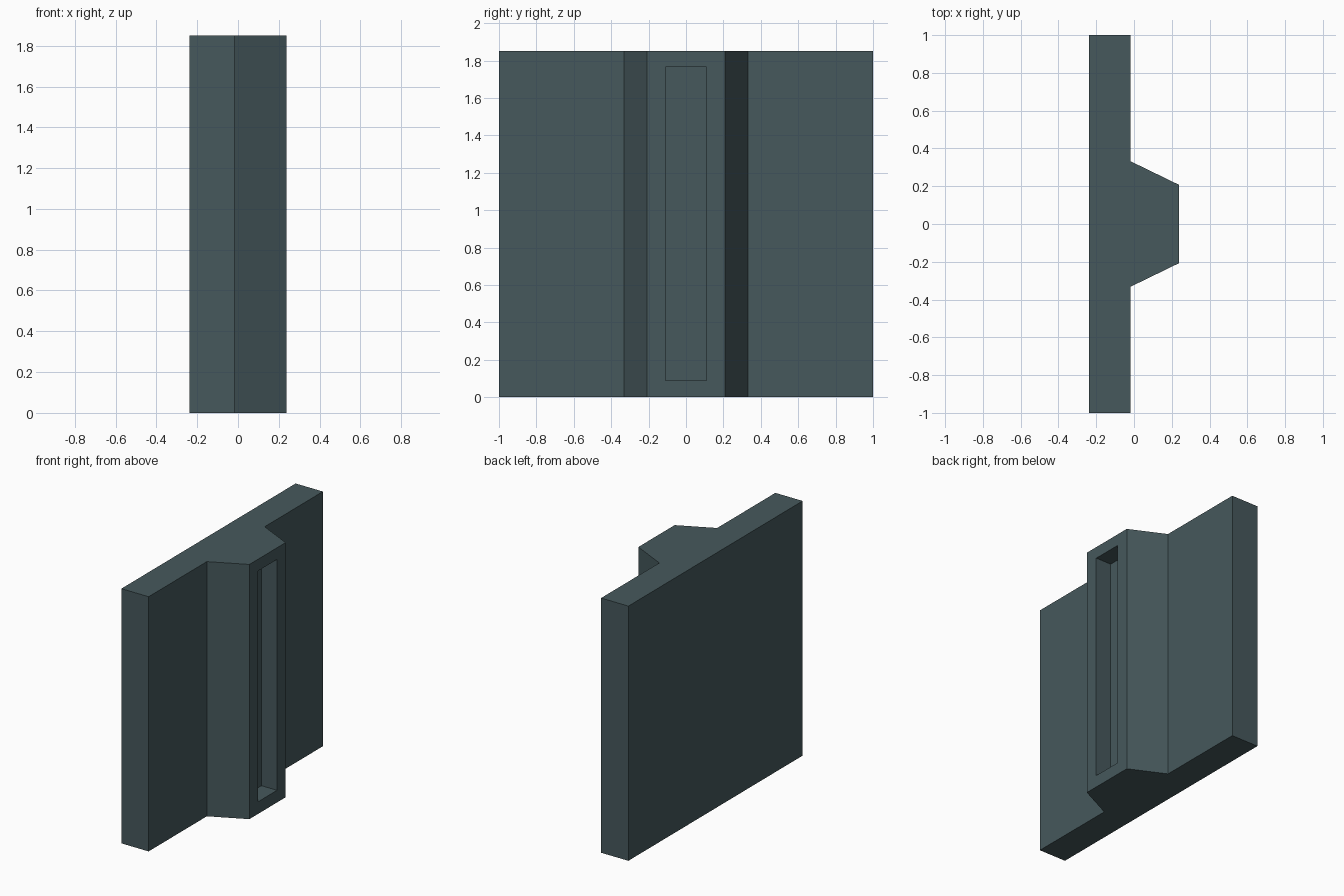
import bpy, bmesh
from mathutils import Vector

if "Cube" in bpy.data.objects:
    bpy.data.objects.remove(bpy.data.objects["Cube"])

HEIGHT = 1.85

# One slate colour for the whole panel
slate = bpy.data.materials.new("dark slate")
slate.diffuse_color = (0.061, 0.098, 0.107, 1)
slate.use_nodes = True
slate.node_tree.nodes["Principled BSDF"].inputs["Base Color"].default_value = slate.diffuse_color

# Plan profile: flat slab with a tapered rib on the right side
half = [(-0.237, 1.0), (-0.018, 1.0), (-0.018, 0.332), (0.237, 0.208)]
profile = half + [(x, -y) for x, y in reversed(half)]

bm = bmesh.new()
base = bm.faces.new([bm.verts.new((x, y, 0)) for x, y in profile])
top = bmesh.ops.extrude_face_region(bm, geom=[base])["geom"]
bmesh.ops.translate(bm, vec=(0, 0, HEIGHT),
                    verts=[g for g in top if isinstance(g, bmesh.types.BMVert)])
bmesh.ops.recalc_face_normals(bm, faces=bm.faces[:])

# Slot: inset the rib's outer face, then push it inward
rib = max(bm.faces, key=lambda f: f.calc_center_median().x)
bmesh.ops.inset_region(bm, faces=[rib], thickness=0.05)
for v in rib.verts:
    v.co.y = 0.11 if v.co.y > 0 else -0.11
    v.co.z = 1.765 if v.co.z > 1 else 0.088
pocket = bmesh.ops.extrude_face_region(bm, geom=[rib])["geom"]
bmesh.ops.translate(bm, vec=(-0.126, 0, 0),
                    verts=[g for g in pocket if isinstance(g, bmesh.types.BMVert)])
if rib.is_valid:
    bmesh.ops.delete(bm, geom=[rib], context="FACES_ONLY")
bmesh.ops.recalc_face_normals(bm, faces=bm.faces[:])

mesh = bpy.data.meshes.new("slotted_wall_panel")
bm.to_mesh(mesh)
bm.free()
mesh.materials.append(slate)
bpy.context.collection.objects.link(bpy.data.objects.new("slotted_wall_panel", mesh))
